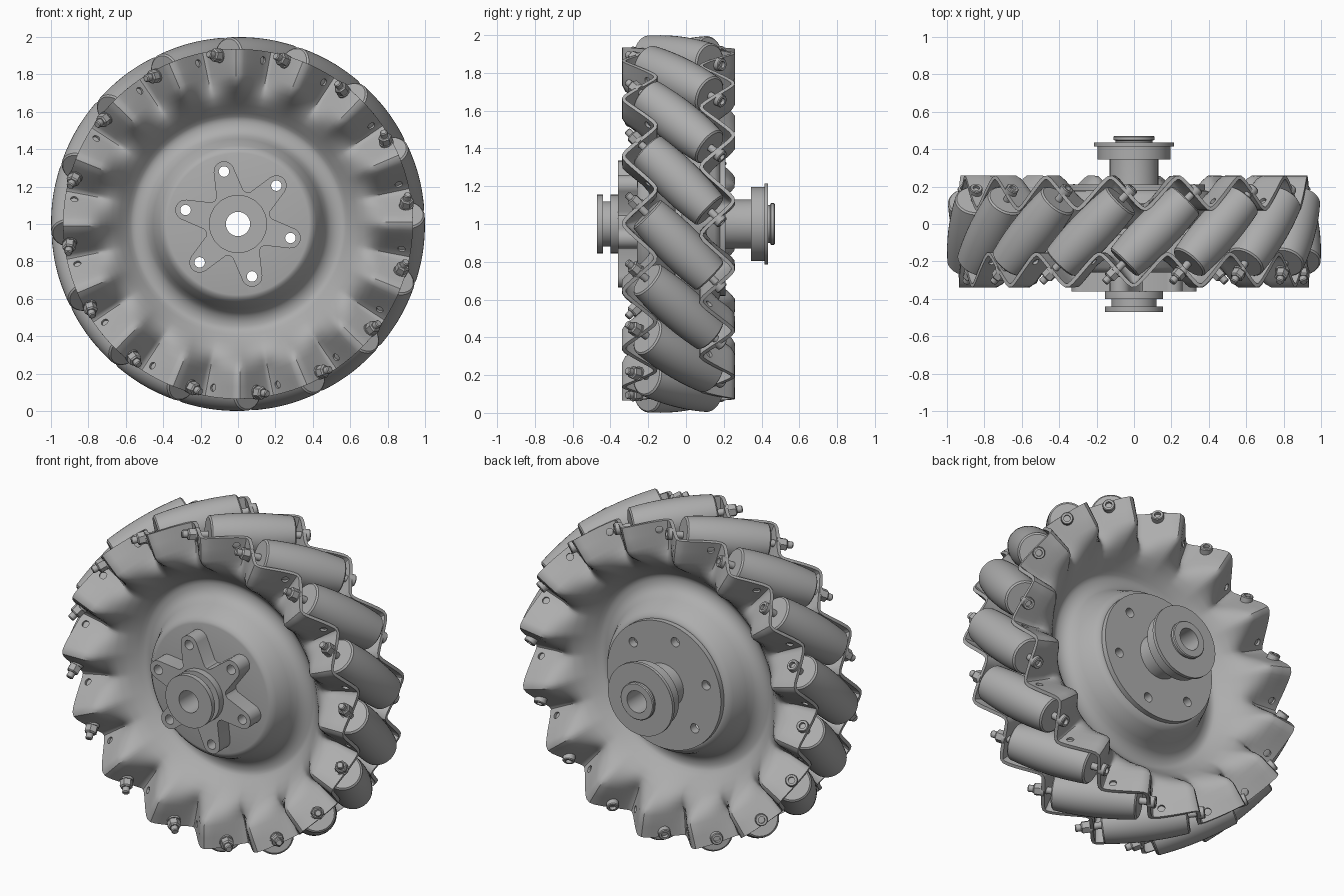
import bpy, bmesh
from math import sin, cos, asin, pi, radians, sqrt
from mathutils import Matrix

cube = bpy.data.objects.get("Cube")
if cube:
    bpy.data.objects.remove(cube, do_unlink=True)

COUNT = 16          # rollers round the wheel
PITCH = 0.88        # distance of roller axes from the wheel axis
GREY = (0.42, 0.42, 0.42, 1)

metal = bpy.data.materials.new("grey metal")
metal.use_nodes = True
metal.diffuse_color = GREY
metal.node_tree.nodes["Principled BSDF"].inputs["Base Color"].default_value = GREY


def turn(theta):
    """Rotation in the wheel plane, from +x towards +z."""
    return Matrix.Rotation(-theta, 4, 'Y')


def finish(mesh):
    mesh.shade_smooth()
    mesh.set_sharp_from_angle(angle=radians(35))


def to_mesh(bm, name):
    bmesh.ops.remove_doubles(bm, verts=bm.verts, dist=1e-5)
    bmesh.ops.recalc_face_normals(bm, faces=bm.faces)
    mesh = bpy.data.meshes.new(name)
    bm.to_mesh(mesh)
    bm.free()
    mesh.materials.append(metal)
    finish(mesh)
    return mesh


def place(name, mesh, matrix):
    ob = bpy.data.objects.new(name, mesh)
    ob.matrix_world = matrix
    bpy.context.scene.collection.objects.link(ob)
    return ob


def grid_faces(bm, rings, closed=False):
    n = len(rings[0])
    pairs = list(zip(rings, rings[1:])) + ([(rings[-1], rings[0])] if closed else [])
    for a, b in pairs:
        for i in range(n):
            j = (i + 1) % n
            bm.faces.new((a[i], a[j], b[j], b[i]))


def lathe(name, profile, segments=48, closed=False):
    """Spin (radius, y) points about the y axis."""
    bm = bmesh.new()
    rings = [[bm.verts.new((r * cos(2 * pi * i / segments), y, r * sin(2 * pi * i / segments)))
              for i in range(segments)] for r, y in profile]
    grid_faces(bm, rings, closed)
    return to_mesh(bm, name)


wheel = Matrix.Translation((0, -0.04, 1)) @ turn(radians(-7.3))
hub_frame = Matrix.Translation((0, 0, 1))
step = 2 * pi / COUNT

# Dished side plate with a corrugated rim: radius, depth, wave height
DISH = [(0.935, -0.205, 0.085), (0.87, -0.205, 0.085), (0.80, -0.205, 0.085),
        (0.77, -0.2, 0.075), (0.74, -0.187, 0.052), (0.71, -0.166, 0.028), (0.68, -0.14, 0.01),
        (0.64, -0.098, 0), (0.60, -0.054, 0), (0.58, -0.036, 0), (0.565, -0.028, 0),
        (0.545, -0.025, 0), (0.52, -0.028, 0), (0.49, -0.04, 0), (0.465, -0.065, 0),
        (0.445, -0.105, 0), (0.41, -0.185, 0), (0.39, -0.207, 0), (0.378, -0.21, 0), (0.1, -0.21, 0)]
FACET = radians(13.1)   # angle from a roller's middle to its end facet


def dish_mesh(name):
    bm = bmesh.new()
    n = COUNT * 20
    rings = []
    for r, y, amp in DISH:
        ring = []
        for i in range(n):
            t = 2 * pi * i / n
            wave = asin(0.94 * sin(COUNT * (t - FACET))) / asin(0.94)
            ring.append(bm.verts.new((r * cos(t), y + amp * wave, r * sin(t))))
        rings.append(ring)
    grid_faces(bm, rings)
    return to_mesh(bm, name)


flip = Matrix.Rotation(pi, 4, 'X')
plates = [place("front_plate", dish_mesh("front_plate"), wheel),
          place("back_plate", dish_mesh("back_plate"), wheel @ flip)]
for ob in plates:
    mod = ob.modifiers.new("thickness", 'SOLIDIFY')
    mod.thickness = 0.02
    mod.offset = 0

# Six-armed star flange on the front
outline = []
for k in range(6):
    a = radians(45 + 60 * k)
    for d in range(-80, 81, 16):
        b = a + radians(d)
        outline.append((0.29 * cos(a) + 0.055 * cos(b), 0.29 * sin(a) + 0.055 * sin(b)))
    for d in (24, 30, 36):
        b = a + radians(d)
        r = 0.175 if d == 30 else 0.182
        outline.append((r * cos(b), r * sin(b)))
bm = bmesh.new()
ends = [[bm.verts.new((x, y, z)) for x, z in outline] for y in (-0.36, -0.245)]
grid_faces(bm, ends)
for ring in ends:
    bm.faces.new(ring)
star = place("star_flange", to_mesh(bm, "star_flange"), hub_frame)

# Round flange on the back
disc = place("back_flange", lathe("back_flange", [(0.1, 0.165), (0.38, 0.165), (0.38, 0.21), (0.1, 0.21)],
                                  64, True), hub_frame)

# Cutter for the bore, flange bolt holes and small rim holes
bm = bmesh.new()


def add_cutter(matrix, radius, depth):
    bmesh.ops.create_cone(bm, cap_ends=True, segments=20, radius1=radius, radius2=radius,
                          depth=depth, matrix=matrix @ Matrix.Rotation(pi / 2, 4, 'X'))


add_cutter(hub_frame, 0.08, 1)
for k in range(6):
    add_cutter(hub_frame @ turn(radians(45 + 60 * k)) @ Matrix.Translation((0.29, -0.04, 0)), 0.028, 1)
for side in (wheel, wheel @ flip):
    for k in range(COUNT):
        add_cutter(side @ turn(k * step + radians(20.7)) @ Matrix.Translation((0.885, -0.17, 0))
                   @ Matrix.Rotation(pi / 4, 4, 'X'), 0.02, 0.1)
cutter = place("hole_cutter", to_mesh(bm, "hole_cutter"), Matrix())
cutter.hide_render = True

drilled = plates + [star, disc]
for ob in drilled:
    mod = ob.modifiers.new("holes", 'BOOLEAN')
    mod.object = cutter
    mod.solver = 'EXACT'
bpy.context.view_layer.update()
graph = bpy.context.evaluated_depsgraph_get()
baked = [bpy.data.meshes.new_from_object(ob.evaluated_get(graph)) for ob in drilled]
for ob, mesh in zip(drilled, baked):
    ob.modifiers.clear()
    ob.data = mesh
    finish(mesh)
bpy.data.objects.remove(cutter, do_unlink=True)

# Hub with bore, front collar and back pulley flange
place("hub", lathe("hub", [
    (0.065, -0.47), (0.155, -0.47), (0.155, -0.44), (0.12, -0.44), (0.12, -0.40),
    (0.155, -0.40), (0.155, -0.30), (0.13, -0.25), (0.13, 0.345), (0.195, 0.345), (0.195, 0.415),
    (0.215, 0.415), (0.215, 0.435), (0.1, 0.435), (0.1, 0.445), (0.11, 0.45), (0.11, 0.465),
    (0.105, 0.47), (0.065, 0.47)], 64, True), hub_frame)

# Barrel rollers whose outer line follows the wheel's round
HALF = 0.238
barrel = [(0, -HALF), (0.096, -HALF)]
for i in range(-6, 7):
    s = (HALF - 0.008) * i / 6
    barrel.append((1 - sqrt(PITCH ** 2 + s * s / 2), s))
barrel += [(0.096, HALF), (0, HALF)]
roller = lathe("roller", barrel, 40)

# Axle bolt, nut and socket head for each roller
axle = lathe("axle", [(0, -0.385), (0.015, -0.385), (0.02, -0.38), (0.02, 0.3), (0, 0.3)], 16)
nut = lathe("nut", [(0, -0.30), (0.036, -0.30), (0.036, -0.345), (0.028, -0.352), (0, -0.352)], 6)
washer = lathe("washer", [(0, -0.29), (0.038, -0.29), (0.038, -0.308), (0, -0.308)], 20)
head = lathe("bolt_head", [(0, 0.29), (0.034, 0.29), (0.034, 0.325), (0.03, 0.33), (0.018, 0.33),
                           (0.018, 0.31), (0, 0.31)], 24)
for k in range(COUNT):
    frame = (wheel @ turn(k * step) @ Matrix.Translation((PITCH, 0, 0))
             @ Matrix.Rotation(-pi / 4, 4, 'X'))
    for part in (roller, axle, nut, washer, head):
        place(f"{part.name}_{k + 1}", part, frame)
